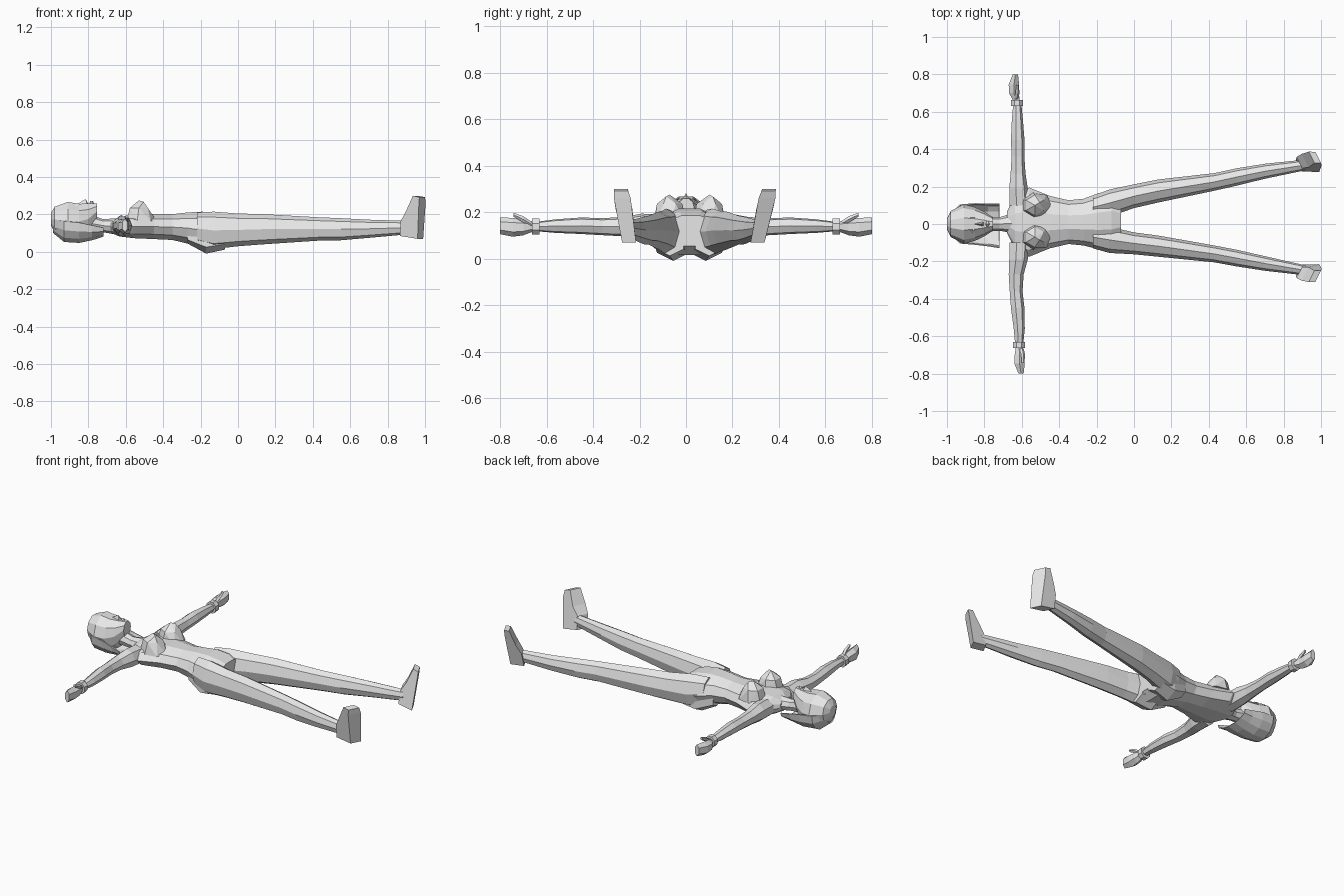
import bpy, bmesh, math
from mathutils import Vector

cube = bpy.data.objects.get("Cube")
if cube:
    bpy.data.objects.remove(cube)

grey = bpy.data.materials.new("plain grey")
grey.use_nodes = True
grey.diffuse_color = (0.8, 0.8, 0.8, 1)
grey.node_tree.nodes["Principled BSDF"].inputs["Base Color"].default_value = (0.8, 0.8, 0.8, 1)


def finish(name, bm):
    bmesh.ops.recalc_face_normals(bm, faces=bm.faces)
    mesh = bpy.data.meshes.new(name)
    bm.to_mesh(mesh)
    bm.free()
    mesh.materials.append(grey)
    ob = bpy.data.objects.new(name, mesh)
    bpy.context.collection.objects.link(ob)
    return ob


def loft(name, rings, axis="x", sides=8, box=False, arc=None):
    """Skin rings of (position, centre, half width, z low, z high) along x or y."""
    bm = bmesh.new()
    rows = []
    for pos, mid, half, low, high in rings:
        row = []
        for i in range(sides):
            if arc:
                a = math.radians(arc[0] + (arc[1] - arc[0]) * i / (sides - 1))
            else:
                a = math.tau * (i + (0.5 if box else 0)) / sides
            k = 1 / math.cos(math.pi / sides) if box else 1
            w = mid + k * half * math.cos(a)
            z = (low + high) / 2 + k * (high - low) / 2 * math.sin(a)
            row.append(bm.verts.new((pos, w, z) if axis == "x" else (w, pos, z)))
        rows.append(row)
    for r, q in zip(rows, rows[1:]):
        for i in range(sides - 1 if arc else sides):
            j = (i + 1) % sides
            bm.faces.new((r[i], r[j], q[j], q[i]))
    if not arc:
        bm.faces.new(rows[0])
        bm.faces.new(rows[-1])
    return finish(name, bm)


def hull(name, points):
    bm = bmesh.new()
    for p in points:
        bm.verts.new(p)
    bmesh.ops.convex_hull(bm, input=bm.verts)
    return finish(name, bm)


# Trunk from shoulders to crotch
loft("torso", [
    (-0.68, 0.01, 0.055, 0.10, 0.165),
    (-0.635, 0.01, 0.15, 0.08, 0.19),
    (-0.56, 0.01, 0.185, 0.07, 0.20),
    (-0.45, 0.01, 0.14, 0.065, 0.205),
    (-0.35, 0.01, 0.117, 0.06, 0.205),
    (-0.27, 0.01, 0.125, 0.04, 0.215),
    (-0.19, 0.015, 0.15, 0.01, 0.22),
    (-0.12, 0.02, 0.16, 0.01, 0.21),
    (-0.07, 0.02, 0.12, 0.05, 0.19)], sides=10)

# Bust and buttocks
for side, label in ((1, "left"), (-1, "right")):
    y = 0.015 + side * 0.085
    points = [(-0.53, y, 0.275), (-0.505, y + side * 0.015, 0.268)]
    points += [(-0.52 + 0.085 * math.cos(a), y + 0.07 * math.sin(a), 0.165)
               for a in [math.tau * i / 7 for i in range(7)]]
    points += [(-0.53 + 0.055 * math.cos(a), y + 0.055 * math.sin(a), 0.235)
               for a in [math.tau * (i + 0.5) / 6 for i in range(6)]]
    hull(label + "_breast", points)
    y = 0.015 + side * 0.07
    loft(label + "_buttock", [(-0.27, y, 0.04, 0.05, 0.12),
                              (-0.17, y, 0.07, 0.0, 0.12),
                              (-0.07, y + side * 0.015, 0.06, 0.02, 0.12)], sides=6, box=True)

# Neck
loft("neck", [(-0.80, 0, 0.042, 0.11, 0.20), (-0.72, 0, 0.036, 0.105, 0.175),
              (-0.64, 0.005, 0.055, 0.09, 0.18)])

# Head and face
loft("head", [
    (-1.0, 0, 0.03, 0.14, 0.21),
    (-0.98, 0, 0.07, 0.10, 0.245),
    (-0.91, 0, 0.105, 0.06, 0.272),
    (-0.85, 0, 0.09, 0.06, 0.262),
    (-0.80, 0, 0.066, 0.09, 0.262),
    (-0.755, 0, 0.036, 0.17, 0.262)], sides=10)
hull("nose", [(-0.86, 0, 0.255), (-0.815, 0, 0.283), (-0.805, 0.016, 0.25),
              (-0.805, -0.016, 0.25), (-0.80, 0, 0.255)])
hull("lips", [(-0.785, 0.022, 0.255), (-0.785, -0.022, 0.255), (-0.79, 0, 0.272),
              (-0.775, 0, 0.272), (-0.768, 0, 0.25), (-0.797, 0, 0.25)])
for side, label in ((1, "left"), (-1, "right")):
    hull(label + "_eye", [(-0.865, side * 0.018, 0.25), (-0.865, side * 0.055, 0.24),
                          (-0.878, side * 0.035, 0.262), (-0.85, side * 0.035, 0.258)])

# Bobbed hair, an open shell flaring behind the neck
hair = loft("hair", [
    (-0.99, 0, 0.045, 0.10, 0.23),
    (-0.93, 0, 0.105, 0.05, 0.26),
    (-0.85, 0, 0.112, 0.045, 0.25),
    (-0.78, -0.005, 0.115, 0.06, 0.21),
    (-0.72, -0.01, 0.12, 0.08, 0.17)], sides=8, arc=(175, 365))
shell = hair.modifiers.new("thickness", "SOLIDIFY")
shell.thickness = 0.006

# Arms, bracelets and hands; the two sides differ a little in x
for s, label, x1, x2, x3 in ((1, "left", -0.622, -0.625, -0.642),
                             (-1, "right", -0.632, -0.615, -0.612)):
    loft(label + "_arm", [
        (s * 0.10, -0.615, 0.055, 0.08, 0.19),
        (s * 0.19, -0.62, 0.052, 0.085, 0.195),
        (s * 0.27, x1, 0.042, 0.095, 0.18),
        (s * 0.36, x1, 0.036, 0.10, 0.175),
        (s * 0.45, (x1 + x2) / 2, 0.038, 0.105, 0.178),
        (s * 0.56, x2, 0.031, 0.11, 0.17),
        (s * 0.65, x2, 0.022, 0.118, 0.158)], axis="y", sides=7)
    loft(label + "_bracelet", [(s * 0.63, x2, 0.032, 0.104, 0.172),
                               (s * 0.662, x2, 0.032, 0.104, 0.172)], axis="y", box=True)
    loft(label + "_hand", [
        (s * 0.65, x2, 0.016, 0.122, 0.155),
        (s * 0.70, x3, 0.026, 0.105, 0.165),
        (s * 0.745, x3, 0.028, 0.10, 0.17),
        (s * 0.80, x3 + 0.008, 0.014, 0.11, 0.172)], axis="y", sides=6, box=True)
    loft(label + "_thumb", [
        (s * 0.665, x3 + 0.01, 0.012, 0.135, 0.16),
        (s * 0.70, x3 + 0.018, 0.012, 0.155, 0.183),
        (s * 0.742, x3 + 0.018, 0.008, 0.18, 0.198)], axis="y", sides=5)

# Legs: (x, inner y, outer y, z low, z high)
legs = {
    "left": [(-0.22, 0.03, 0.15, 0.04, 0.21), (-0.13, 0.04, 0.185, 0.015, 0.215),
             (0.0, 0.085, 0.212, 0.03, 0.205), (0.13, 0.115, 0.238, 0.04, 0.202),
             (0.43, 0.178, 0.272, 0.06, 0.185), (0.55, 0.205, 0.298, 0.062, 0.18),
             (0.70, 0.242, 0.322, 0.075, 0.172), (0.92, 0.288, 0.345, 0.095, 0.165)],
    "right": [(-0.22, -0.01, -0.13, 0.04, 0.21), (-0.13, -0.015, -0.155, 0.015, 0.215),
              (0.0, -0.045, -0.162, 0.03, 0.205), (0.13, -0.062, -0.175, 0.04, 0.202),
              (0.43, -0.115, -0.205, 0.06, 0.185), (0.55, -0.138, -0.227, 0.062, 0.18),
              (0.70, -0.172, -0.25, 0.075, 0.172), (0.92, -0.222, -0.275, 0.095, 0.165)]}
for label, rows in legs.items():
    loft(label + "_leg", [(x, (a + b) / 2, abs(b - a) / 2, lo, hi) for x, a, b, lo, hi in rows],
         sides=8)

# Feet: a side profile of (x, z) widened across y, toes turned outward
profile = [(0.88, 0.085), (0.975, 0.07), (0.985, 0.26), (0.985, 0.292),
           (0.95, 0.30), (0.915, 0.215), (0.885, 0.165)]
for s, label, heel, toe in ((1, "left", 0.308, 0.357), (-1, "right", -0.245, -0.28)):
    bm = bmesh.new()
    pairs = []
    for x, z in profile:
        y = heel + (toe - heel) * (z - 0.07) / 0.23
        half = 0.036 if 0.2 < z < 0.27 else 0.03
        pairs.append([bm.verts.new((x - 0.5 * o * s, y + o, z)) for o in (-half, half)])
    for i in range(len(pairs)):
        (a, b), (c, d) = pairs[i - 1], pairs[i]
        bm.faces.new((a, b, d, c))
    bm.faces.new([p[0] for p in pairs])
    bm.faces.new([p[1] for p in pairs])
    finish(label + "_foot", bm)
